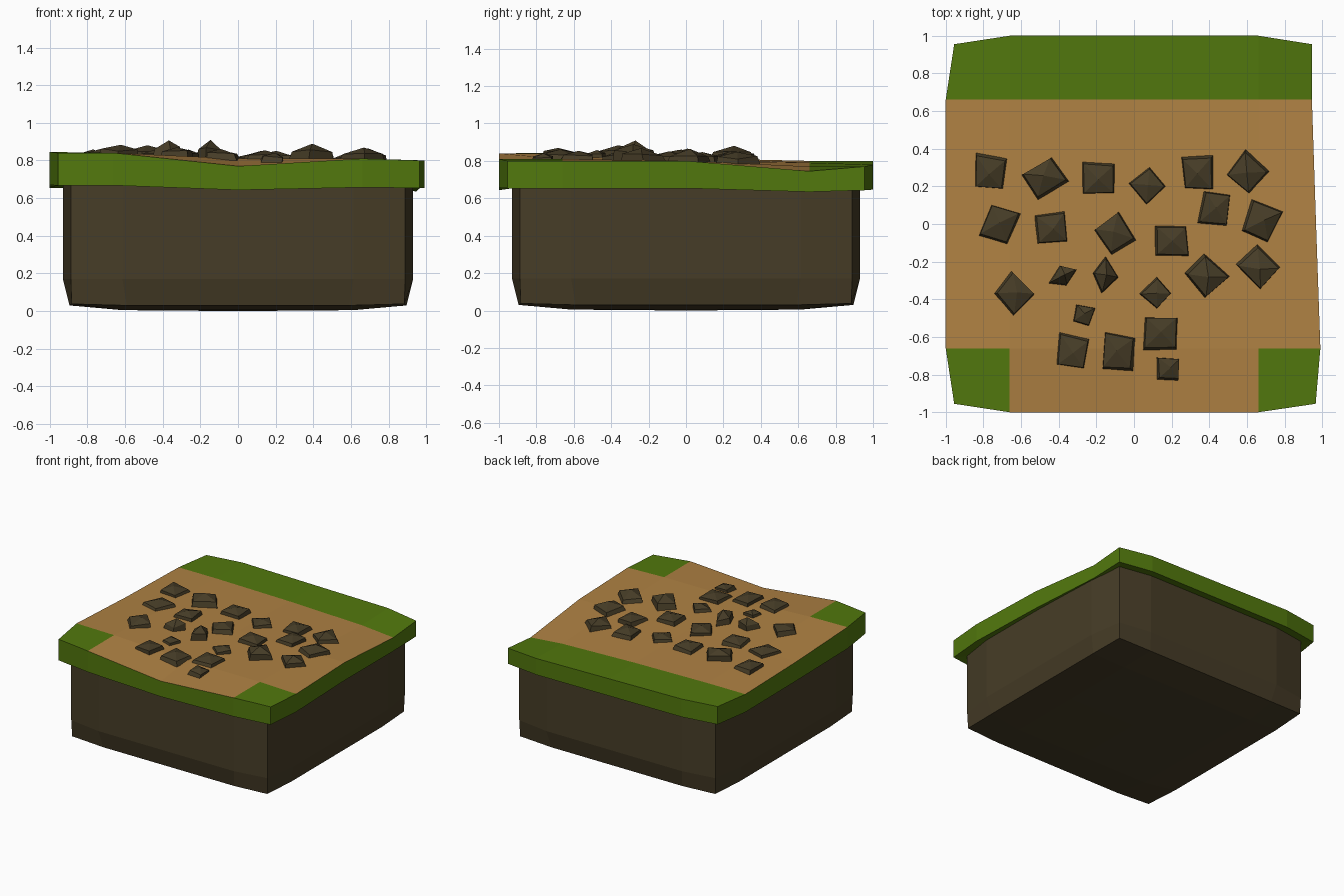
import bpy, bmesh, math, random

if "Cube" in bpy.data.objects:
    bpy.data.objects.remove(bpy.data.objects["Cube"])

random.seed(4)


def material(name, rgb):
    m = bpy.data.materials.new(name)
    m.diffuse_color = (*rgb, 1)
    m.use_nodes = True
    m.node_tree.nodes["Principled BSDF"].inputs["Base Color"].default_value = m.diffuse_color
    return m


GRASS = material("grass green", (0.084, 0.188, 0.004))
PATH = material("path tan", (0.43, 0.222, 0.056))
SOIL = material("soil brown", (0.062, 0.046, 0.020))

C = [-1, -0.66, 0, 0.66, 1]
# top surface heights, rows from front (-y) to back (+y)
H = [[.84, .84, .77, .81, .80],
     [.845, .84, .81, .81, .80],
     [.815, .815, .80, .80, .80],
     [.80, .80, .79, .77, .745],
     [.80, .80, .79, .78, .77]]
# grid indices running counter-clockwise round the border
RIM = ([(i, 0) for i in range(4)] + [(4, j) for j in range(4)] +
       [(i, 4) for i in range(4, 0, -1)] + [(0, j) for j in range(4, 0, -1)])


def plan(i, j):
    """Rounded-square outline: the four corners are pulled in."""
    k = 0.955 if i in (0, 4) and j in (0, 4) else 1
    return C[i] * k, C[j] * k


def slab_plan(i, j):
    x, y = plan(i, j)
    if i == 4:
        x = [.965, .99, .967, .945, .945][j]
    return x, y


def surface(x, y):
    """Height of the top surface at a point."""
    i = max(k for k in range(4) if C[k] <= x)
    j = max(k for k in range(4) if C[k] <= y)
    u = (x - C[i]) / (C[i + 1] - C[i])
    v = (y - C[j]) / (C[j + 1] - C[j])
    a = H[j][i] * (1 - u) + H[j][i + 1] * u
    b = H[j + 1][i] * (1 - u) + H[j + 1][i + 1] * u
    return a * (1 - v) + b * v


def bridge(bm, a, b):
    n = len(a)
    for k in range(n):
        bm.faces.new((a[k], b[k], b[(k + 1) % n], a[(k + 1) % n]))


def finish(bm, name, mats):
    bmesh.ops.recalc_face_normals(bm, faces=bm.faces)
    me = bpy.data.meshes.new(name)
    bm.to_mesh(me)
    bm.free()
    for m in mats:
        me.materials.append(m)
    ob = bpy.data.objects.new(name, me)
    bpy.context.collection.objects.link(ob)
    return ob


def grid_faces(bm, v):
    return {(i, j): bm.faces.new((v[i, j], v[i + 1, j], v[i + 1, j + 1], v[i, j + 1]))
            for i in range(4) for j in range(4)}


# grass slab with the painted T-shaped path
bm = bmesh.new()
v = {(i, j): bm.verts.new((*slab_plan(i, j), H[j][i])) for i in range(5) for j in range(5)}
cells = grid_faces(bm, v)
for (i, j), f in cells.items():
    if j in (1, 2) or (j == 0 and i in (1, 2)):
        f.material_index = 1


def lower(i, j):
    return 0.65 + 0.35 * (H[j][i] - 0.79)


top = [v[p] for p in RIM]
hem = [bm.verts.new((*slab_plan(*p), lower(*p))) for p in RIM]
under = [bm.verts.new((plan(*p)[0] * .9, plan(*p)[1] * .9, lower(*p) + .015)) for p in RIM]
bridge(bm, top, hem)
bridge(bm, hem, under)
finish(bm, "grass_slab", [GRASS, PATH])

# soil block with a tucked-in, slightly bellied bottom
bm = bmesh.new()
v = {}
for i in range(5):
    for j in range(5):
        edge = (i, j) in RIM
        corner = i in (0, 4) and j in (0, 4)
        x, y = plan(i, j)
        s = 0.925 if corner else 0.895 if edge else 0.93
        z = 0.038 if corner else 0.03 if edge else 0.005
        v[i, j] = bm.verts.new((x * s, y * s, 0 if i == j == 2 else z))
grid_faces(bm, v)
prev = [v[p] for p in RIM]
for z in (0.17, 0.42, 0.69):
    ring = [bm.verts.new((plan(*p)[0] * .93, plan(*p)[1] * .93, z)) for p in RIM]
    bridge(bm, prev, ring)
    prev = ring
finish(bm, "soil_block", [SOIL])

# scattered stones: x, y, radius, turn in degrees, height
STONES = [
    (-.76, .28, .125, 40, .05), (-.47, .24, .125, -12, .075), (-.19, .25, .125, 40, .05),
    (.07, .21, .105, 0, .04), (.34, .28, .125, 45, .05), (.61, .28, .115, 5, .06),
    (-.71, -.01, .125, 28, .05), (-.44, -.02, .125, 55, .05), (-.10, -.06, .12, -8, .055),
    (.19, -.09, .125, 50, .05), (.42, .08, .115, 35, .05), (.68, .02, .12, 20, .065),
    (-.64, -.37, .12, 5, .055), (-.38, -.28, .085, 20, .09), (-.15, -.27, .10, 85, .10),
    (.11, -.36, .09, 0, .045), (.38, -.27, .125, 0, .085), (.66, -.22, .12, 0, .065),
    (-.27, -.48, .07, 30, .04), (-.33, -.67, .12, 40, .045), (-.08, -.68, .125, 42, .05),
    (.14, -.59, .125, 40, .045), (.18, -.77, .085, 45, .04)]

for x, y, r, turn, h in STONES:
    bm = bmesh.new()
    z = surface(x, y)
    dx, dy = random.uniform(-.02, .02), random.uniform(-.02, .02)
    base, upper = [], []
    for k in range(4):
        a = math.radians(turn + 90 * k + random.uniform(-8, 8))
        q = r * random.uniform(.9, 1.06)
        if h >= .09 and k % 2:      # the tall stones are narrower
            q *= .7
        cx, cy = math.cos(a) * q, math.sin(a) * q
        base.append(bm.verts.new((x + cx, y + cy, z - .012)))
        upper.append(bm.verts.new((x + cx * .88 + dx * .5, y + cy * .88 + dy * .5,
                                   z + h * random.uniform(.35, .65))))
    tip = bm.verts.new((x + dx, y + dy, z + h))
    bridge(bm, base, upper)
    for k in range(4):
        bm.faces.new((upper[k], upper[(k + 1) % 4], tip))
    bm.faces.new(base)
    finish(bm, "stone", [SOIL])
